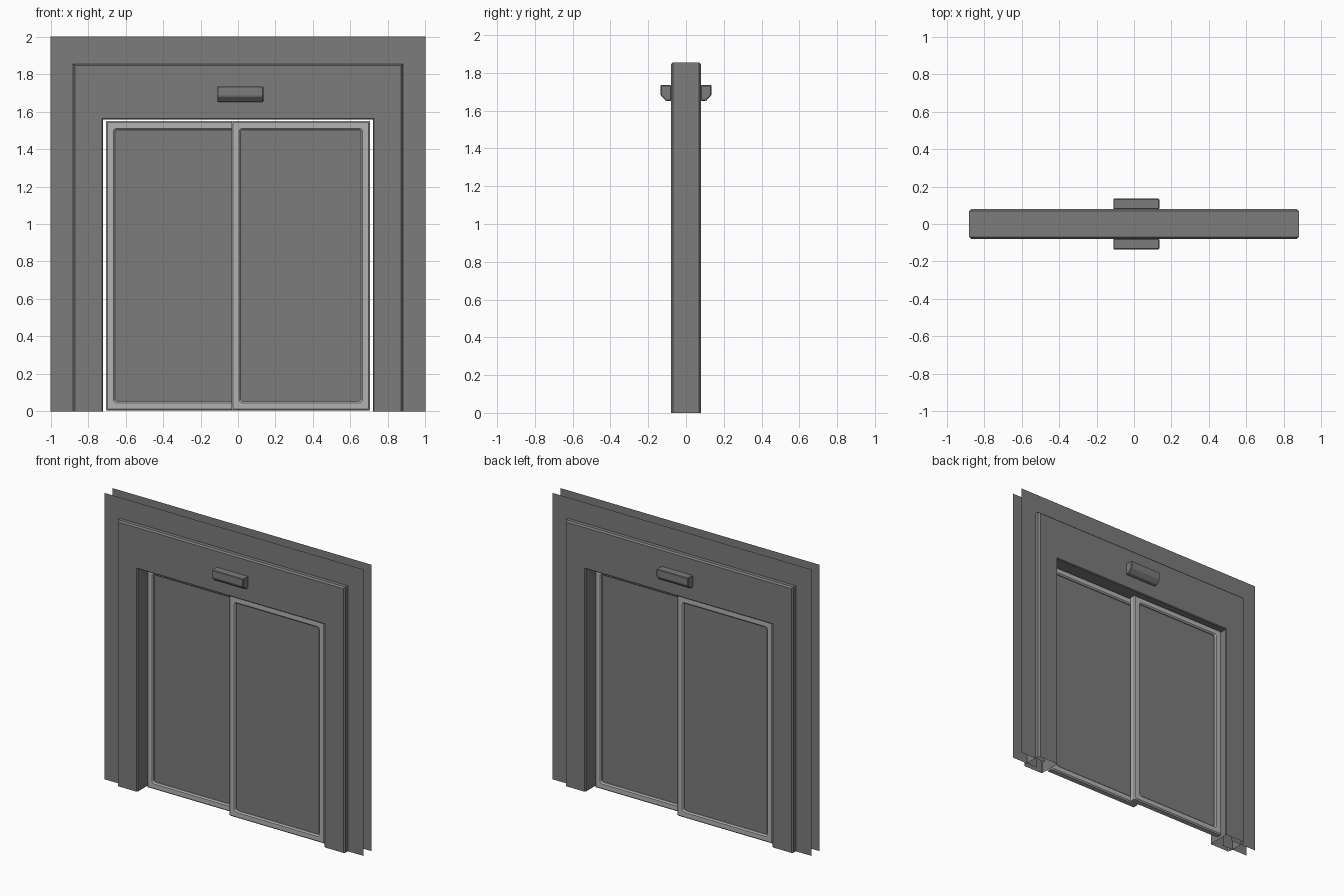
import bpy, bmesh
from math import sin, cos, pi

if "Cube" in bpy.data.objects:
    bpy.data.objects.remove(bpy.data.objects["Cube"])


def material(name, v):
    m = bpy.data.materials.new(name)
    m.diffuse_color = (v, v, v, 1)
    m.use_nodes = True
    m.node_tree.nodes["Principled BSDF"].inputs["Base Color"].default_value = m.diffuse_color
    return m


DARK = material("dark_grey", 0.2)
LIGHT = material("light_grey", 0.45)


def loft(name, loops, mat, close_path, close_section):
    """Skin a list of equally long point loops into one mesh object."""
    bm = bmesh.new()
    rows = [[bm.verts.new(p) for p in loop] for loop in loops]
    n = len(rows[0])
    pairs = list(zip(rows, rows[1:]))
    if close_section:
        pairs.append((rows[-1], rows[0]))
    for a, b in pairs:
        for i in range(n if close_path else n - 1):
            j = (i + 1) % n
            bm.faces.new((a[i], a[j], b[j], b[i]))
    bmesh.ops.recalc_face_normals(bm, faces=bm.faces)
    return to_object(name, bm, mat)


def to_object(name, bm, mat):
    me = bpy.data.meshes.new(name)
    bm.to_mesh(me)
    bm.free()
    ob = bpy.data.objects.new(name, me)
    me.materials.append(mat)
    bpy.context.collection.objects.link(ob)
    return ob


def arch(half, top, y):
    return [(-half, y, 0), (-half, y, top), (half, y, top), (half, y, 0)]


def rounded_rect(inset, y, r, x0=-0.035, x1=0.705, z0=0.005, z1=1.55, seg=4):
    x0, x1, z0, z1 = x0 + inset, x1 - inset, z0 + inset, z1 - inset
    corners = [(x1 - r, z1 - r), (x0 + r, z1 - r), (x0 + r, z0 + r), (x1 - r, z0 + r)]
    pts = []
    for k, (cx, cz) in enumerate(corners):
        for i in range(seg + 1):
            a = pi / 2 * (k + i / seg)
            pts.append((cx + r * cos(a), y, cz + r * sin(a)))
    return pts


# Portal: chamfered arch section swept up the legs and over the head, open at the floor
H = 0.08
section = [(0.88, 1.855, -H + 0.01), (0.87, 1.845, -H), (0.727, 1.562, -H),
           (0.722, 1.557, -H + 0.005)]
section += [(w, t, -y) for w, t, y in reversed(section)]
loft("portal_frame", [arch(*s) for s in section], DARK, False, True)

# Thin wall sheets on both sides, reaching into the portal frame
for name, y in (("front_wall", -0.044), ("back_wall", 0.044)):
    loft(name, [arch(1, 2, y), arch(0.8, 1.7, y)], DARK, False, False)

# Sliding leaves: the second is the first turned half way round
for name, turn in (("right_door", 0), ("left_door", pi)):
    ring = [(0.0, -0.042, 0.004), (0.008, -0.05, 0.004), (0.04, -0.05, 0.018),
            (0.048, -0.042, 0.015), (0.048, -0.008, 0.015), (0.04, 0.0, 0.018),
            (0.008, 0.0, 0.004), (0.0, -0.008, 0.004)]
    frame = loft(name + "_frame", [rounded_rect(*r) for r in ring], LIGHT, True, True)
    bm = bmesh.new()
    for y in (-0.035, -0.015):
        f = bm.faces.new([bm.verts.new(p) for p in rounded_rect(0.046, y, 0.015)])
        if y > -0.02:
            f.normal_flip()
    bm.normal_update()
    for f in bm.faces:
        if f.normal.y * (f.calc_center_median().y + 0.025) < 0:
            f.normal_flip()
    pane = to_object(name + "_pane", bm, DARK)
    for ob in (frame, pane):
        ob.rotation_euler.z = turn

# Motion sensors above the opening, mirrored front to back
profile = [(0.078, 1.735), (0.135, 1.735), (0.135, 1.682), (0.107, 1.652), (0.078, 1.652)]
for name, s in (("front_sensor", -1), ("back_sensor", 1)):
    bm = bmesh.new()
    face = bm.faces.new([bm.verts.new((-0.11, s * y, z)) for y, z in profile])
    out = bmesh.ops.extrude_face_region(bm, geom=[face])
    bmesh.ops.translate(bm, vec=(0.245, 0, 0),
                        verts=[v for v in out["geom"] if isinstance(v, bmesh.types.BMVert)])
    bmesh.ops.recalc_face_normals(bm, faces=bm.faces)
    sensor = to_object(name, bm, DARK)
    bevel = sensor.modifiers.new("bevel", 'BEVEL')
    bevel.width = 0.004
    bevel.segments = 1
